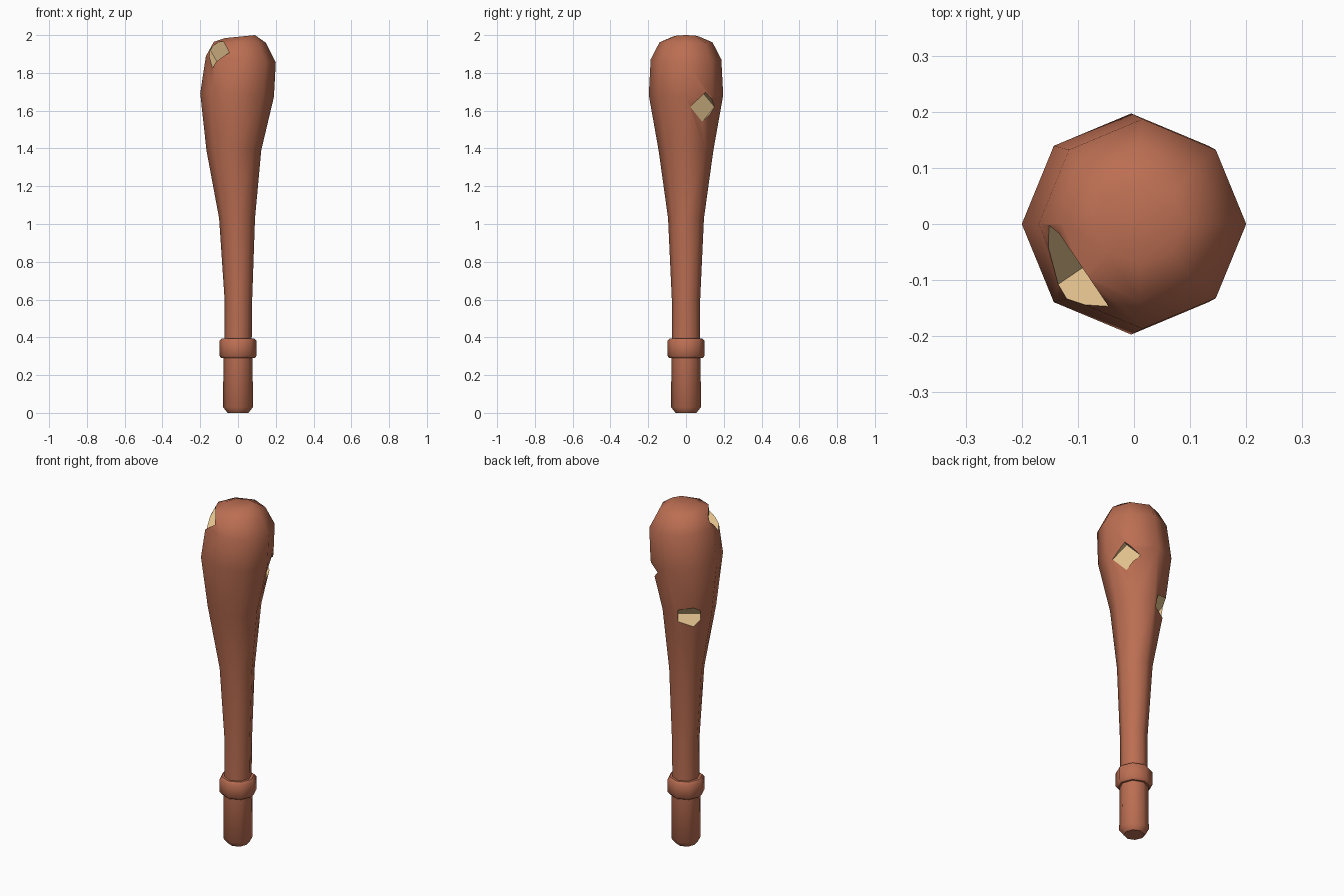
import bpy, bmesh, math

if "Cube" in bpy.data.objects:
    bpy.data.objects.remove(bpy.data.objects["Cube"])

SIDES = 8


def material(name, rgb):
    m = bpy.data.materials.new(name)
    m.diffuse_color = (*rgb, 1)
    m.use_nodes = True
    m.node_tree.nodes["Principled BSDF"].inputs["Base Color"].default_value = m.diffuse_color
    return m


wood = material("red_brown_wood", (0.50, 0.157, 0.085))
bare = material("bare_cream_wood", (0.75, 0.53, 0.265))


def make_object(name, bm):
    bmesh.ops.recalc_face_normals(bm, faces=bm.faces)
    me = bpy.data.meshes.new(name)
    bm.to_mesh(me)
    bm.free()
    me.materials.append(wood)
    me.materials.append(bare)
    ob = bpy.data.objects.new(name, me)
    bpy.context.collection.objects.link(ob)
    return ob


def loft(name, rings):
    """Capped eight-sided skin through rings (z, centre x, rx, ry, tilt)."""
    bm = bmesh.new()
    loops = []
    for z, cx, rx, ry, tilt in rings:
        loop = []
        for i in range(SIDES):
            a = math.tau * i / SIDES
            x = cx + rx * math.cos(a)
            loop.append(bm.verts.new((x, ry * math.sin(a), z + tilt * x)))
        loops.append(loop)
    for lo, hi in zip(loops, loops[1:]):
        for i in range(SIDES):
            j = (i + 1) % SIDES
            bm.faces.new((lo[i], lo[j], hi[j], hi[i]))
    bm.faces.new(loops[0][::-1])
    bm.faces.new(loops[-1])
    return make_object(name, bm)


def cutter(name, azimuth, start, end):
    """Prism between two outlines given as (outward, sideways, z)."""
    a = math.radians(azimuth)
    c, s = math.cos(a), math.sin(a)
    bm = bmesh.new()
    loops = [[bm.verts.new((o * c - t * s, o * s + t * c, z)) for o, t, z in pts]
             for pts in (start, end)]
    n = len(start)
    for i in range(n):
        j = (i + 1) % n
        bm.faces.new((loops[0][i], loops[0][j], loops[1][j], loops[1][i]))
    bm.faces.new(loops[0][::-1])
    bm.faces.new(loops[1])
    for f in bm.faces:
        f.material_index = 1
    ob = make_object(name, bm)
    ob.hide_render = True
    return ob


def diamond(depth, t, z, h):
    return [(depth, t - h, z), (depth, t, z - h), (depth, t + h, z), (depth, t, z + h)]


def shade(ob):
    bpy.ops.object.select_all(action='DESELECT')
    ob.select_set(True)
    bpy.context.view_layer.objects.active = ob
    bpy.ops.object.shade_smooth_by_angle(angle=math.radians(50))
    for p in ob.data.polygons:
        if p.material_index == 1:
            p.use_smooth = False


# Tapering club body with a slightly lopsided head
body = loft("club_body", [
    (0.33, 0.0, 0.072, 0.075, 0),
    (0.60, 0.002, 0.073, 0.075, 0),
    (1.03, -0.005, 0.095, 0.095, 0),
    (1.39, -0.022, 0.145, 0.145, 0),
    (1.682, -0.005, 0.195, 0.197, -0.05),
    (1.873, 0.015, 0.185, 0.187, -0.09),
    (1.962, 0.010, 0.138, 0.140, -0.02),
    (1.991, 0.010, 0.080, 0.070, 0.1),
])

# Chipped notches: head, upper side, and a wedge at the back
cutters = [
    cutter("head_chip_cutter", 214.2,
           diamond(0.12, 0.013, 1.92, 0.096), diamond(0.5, 0.013, 1.92, 0.096)),
    cutter("side_chip_cutter", 33,
           diamond(0.15, 0.005, 1.62, 0.078), diamond(0.5, 0.005, 1.62, 0.078)),
    cutter("back_wedge_cutter", 124,
           *[[(0.11, t, 1.395), (0.23, t, 1.19), (0.23, t, 1.525)]
             for t in (-0.04, 0.08)]),
]
# The head chip's sideways axis runs opposite to the valley offset
for c in cutters:
    mod = body.modifiers.new(c.name, 'BOOLEAN')
    mod.operation = 'DIFFERENCE'
    mod.solver = 'EXACT'
    mod.object = c
bpy.context.view_layer.update()
result = bpy.data.meshes.new_from_object(
    body.evaluated_get(bpy.context.evaluated_depsgraph_get()))
body.modifiers.clear()
body.data = result
for c in cutters:
    bpy.data.objects.remove(c)

# Grip with a chamfered end, and the collar above it
grip = loft("grip", [
    (0.0, 0, 0.055, 0.055, 0),
    (0.03, 0, 0.079, 0.079, 0),
    (0.33, 0, 0.077, 0.077, 0),
])
collar = loft("grip_collar", [
    (0.290, 0, 0.088, 0.088, 0),
    (0.303, 0, 0.099, 0.099, 0),
    (0.380, 0, 0.099, 0.099, 0),
    (0.393, 0, 0.088, 0.088, 0),
])
for ob in (body, grip, collar):
    shade(ob)
